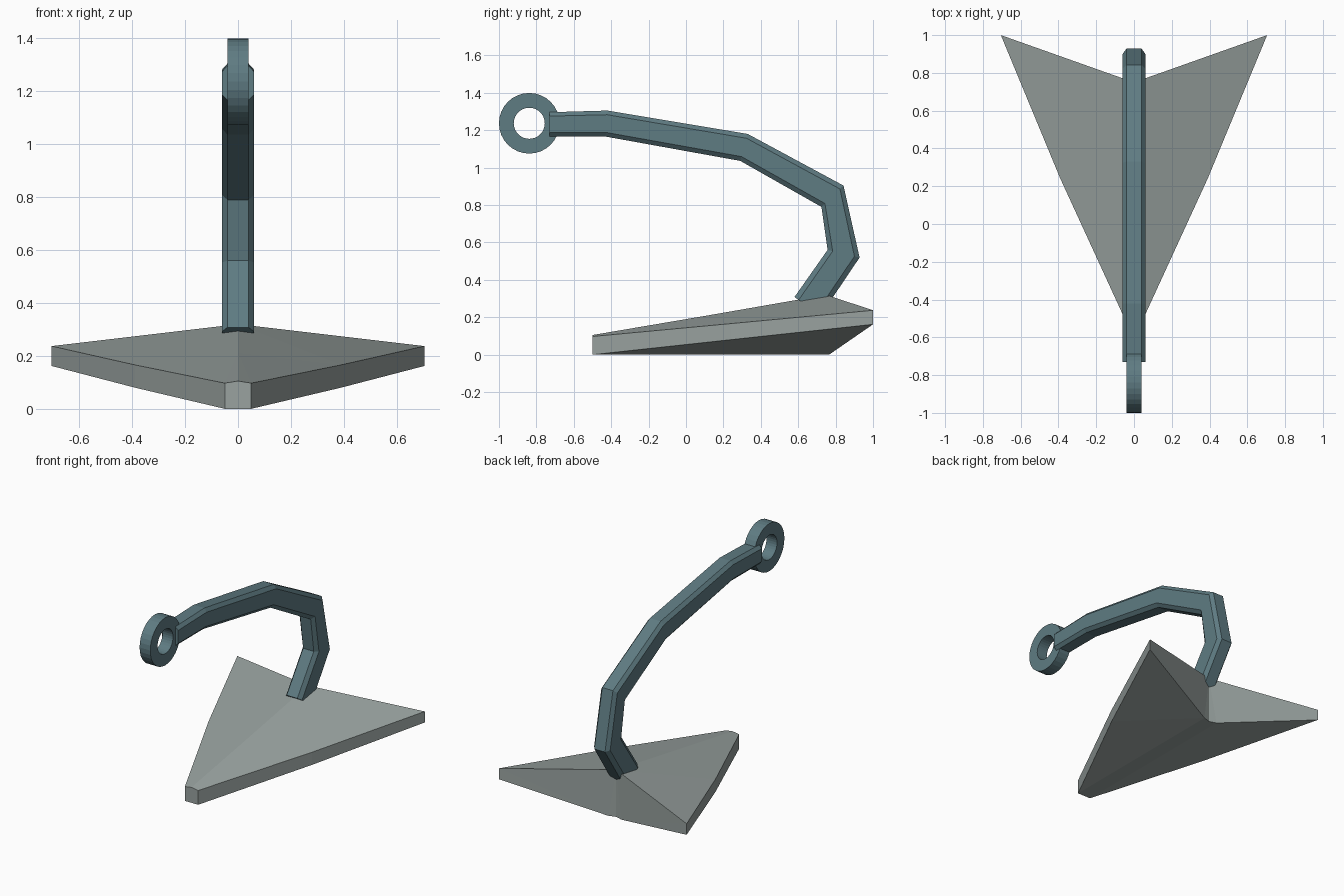
import bpy, bmesh, math

if "Cube" in bpy.data.objects:
    bpy.data.objects.remove(bpy.data.objects["Cube"])


def material(name, rgb):
    m = bpy.data.materials.new(name)
    m.diffuse_color = (*rgb, 1)
    m.use_nodes = True
    m.node_tree.nodes["Principled BSDF"].inputs["Base Color"].default_value = m.diffuse_color
    return m


def build(name, verts, faces, mat):
    me = bpy.data.meshes.new(name)
    me.from_pydata(verts, [], faces)
    bm = bmesh.new()
    bm.from_mesh(me)
    bmesh.ops.recalc_face_normals(bm, faces=bm.faces)
    bm.to_mesh(me)
    bm.free()
    me.materials.append(mat)
    ob = bpy.data.objects.new(name, me)
    bpy.context.collection.objects.link(ob)
    return ob


def strip_faces(rows, n, closed_rows=False):
    """Quads joining consecutive rows of n points, each row a closed loop."""
    count = rows if closed_rows else rows - 1
    return [(r * n + k, r * n + (k + 1) % n,
             (r + 1) % rows * n + (k + 1) % n, (r + 1) % rows * n + k)
            for r in range(count) for k in range(n)]


blue_steel = material("blue_steel", (0.114, 0.2, 0.225))
pale_steel = material("pale_steel", (0.32, 0.365, 0.353))

# Blade: cross loops from tip to swept back edge
# each row: ridge y, ridge z, edge x, edge y, edge top z, edge bottom z, keel y
rows = [(-0.5, 0.105, 0.05, -0.5, 0.097, 0.0, -0.5),
        (0.13, 0.212, 0.39, 0.24, 0.166, 0.08, 0.13),
        (0.75, 0.32, 0.705, 1.0, 0.237, 0.162, 0.765)]
verts = []
for ry, rz, ex, ey, et, eb, ky in rows:
    verts += [(0, ry, rz), (ex, ey, et), (ex, ey, eb), (0.05, ky, 0),
              (0, ry, 0), (-0.05, ky, 0), (-ex, ey, eb), (-ex, ey, et)]
faces = strip_faces(3, 8)
# the tip has its edge and keel at the same point, so weld below
faces += [(0, 1, 2, 4, 6, 7)]
faces += [(16, 17, 18, 19, 20), (16, 20, 21, 22, 23)]
blade = build("blade", verts, faces, pale_steel)
bm = bmesh.new()
bm.from_mesh(blade.data)
bmesh.ops.remove_doubles(bm, verts=bm.verts, dist=0.0005)
bmesh.ops.triangulate(bm, faces=bm.faces)
bmesh.ops.recalc_face_normals(bm, faces=bm.faces)
bm.to_mesh(blade.data)
bm.free()

# Shank: chamfered bar swept between an outer and an inner side profile
outer = [(-0.73, 1.296), (-0.42, 1.305), (0.33, 1.18), (0.842, 0.904),
         (0.928, 0.519), (0.72, 0.21)]
inner = [(-0.73, 1.166), (-0.43, 1.166), (0.29, 1.036), (0.724, 0.79),
         (0.757, 0.56), (0.58, 0.308)]
section = [(0.04, 0), (0.06, 0.16), (0.06, 0.84), (0.04, 1),
           (-0.04, 1), (-0.06, 0.84), (-0.06, 0.16), (-0.04, 0)]
verts = [(x, o[0] + (i[0] - o[0]) * t, o[1] + (i[1] - o[1]) * t)
         for o, i in zip(outer, inner) for x, t in section]
faces = strip_faces(6, 8) + [tuple(range(8)), tuple(range(40, 48))]
build("shank", verts, faces, blue_steel)

# Shackle ring: rectangular section turned about the x axis
N = 32
verts = []
for s in range(N):
    a = 2 * math.pi * s / N
    for x, r in [(0.04, 0.162), (0.04, 0.083), (-0.04, 0.083), (-0.04, 0.162)]:
        verts.append((x, -0.838 + r * math.cos(a), 1.237 + r * math.sin(a)))
build("shackle_ring", verts, strip_faces(N, 4, True), blue_steel)
